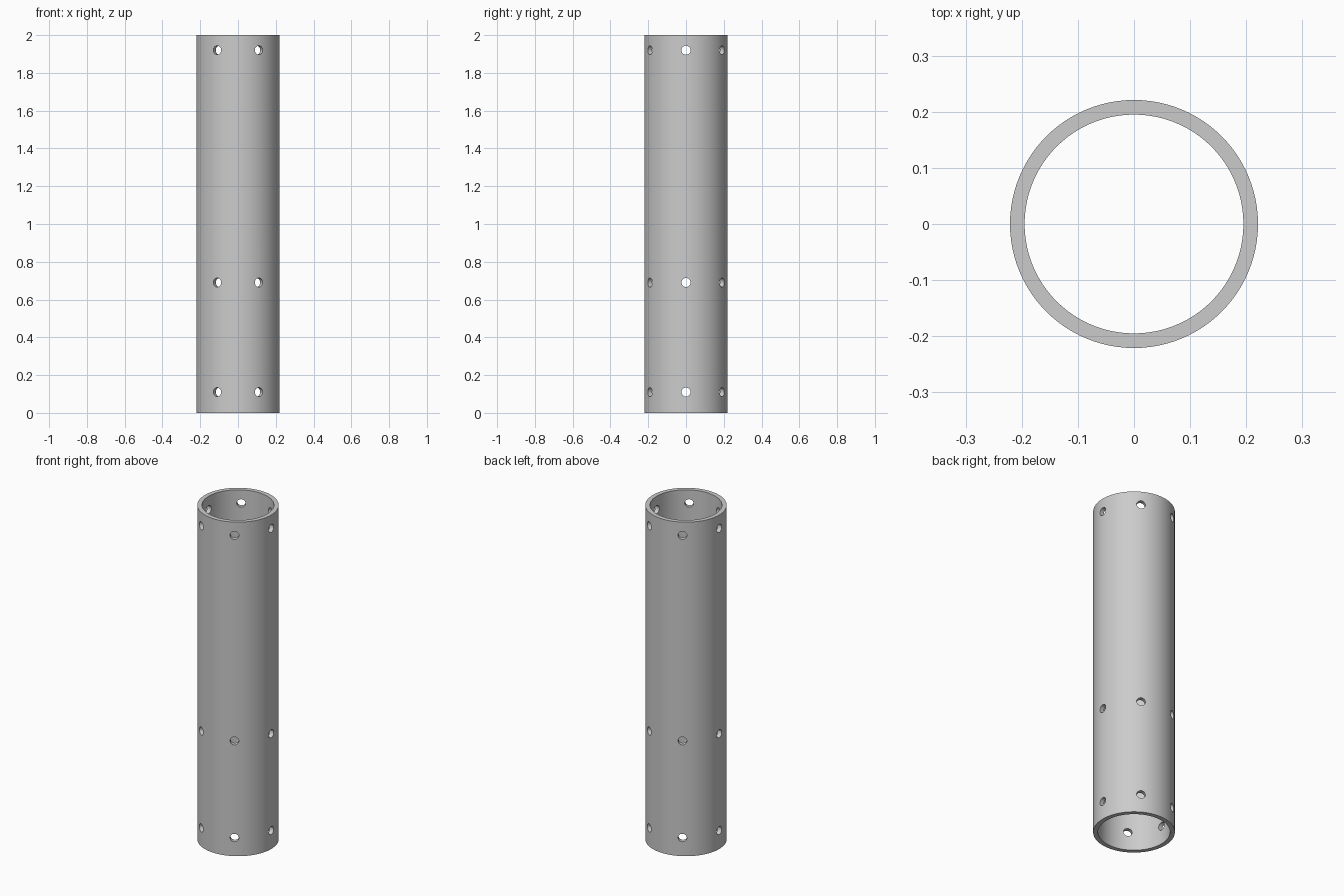
import bpy
import bmesh
from math import cos, sin, pi
from mathutils import Matrix, Vector

OUTER, INNER, HEIGHT = 0.221, 0.195, 2.0
HOLE_RADIUS = 0.024
HOLE_HEIGHTS = (0.11, 0.69, 1.92)
SIDES = 96

cube = bpy.data.objects.get("Cube")
if cube:
    bpy.data.objects.remove(cube, do_unlink=True)


def add_object(name, bm):
    bmesh.ops.recalc_face_normals(bm, faces=bm.faces)
    mesh = bpy.data.meshes.new(name)
    bm.to_mesh(mesh)
    bm.free()
    obj = bpy.data.objects.new(name, mesh)
    bpy.context.collection.objects.link(obj)
    return obj


grey = bpy.data.materials.new("plain_grey")
grey.use_nodes = True
colour = (0.6, 0.6, 0.6, 1.0)
grey.diffuse_color = colour
grey.node_tree.nodes["Principled BSDF"].inputs["Base Color"].default_value = colour

# Tube wall: a rectangular section spun around the z axis
bm = bmesh.new()
section = [bm.verts.new((r, 0, z)) for r, z in
           ((INNER, 0), (OUTER, 0), (OUTER, HEIGHT), (INNER, HEIGHT))]
edges = [bm.edges.new((section[i], section[(i + 1) % 4])) for i in range(4)]
bmesh.ops.spin(bm, geom=section + edges, cent=(0, 0, 0), axis=(0, 0, 1),
               angle=2 * pi, steps=SIDES, use_merge=True)
bmesh.ops.remove_doubles(bm, verts=bm.verts, dist=0.0001)
tube = add_object("tube", bm)
tube.data.materials.append(grey)

# Radial hole cutters: three rings of six
bm = bmesh.new()
for z in HOLE_HEIGHTS:
    for k in range(6):
        out = Vector((cos(k * pi / 3), sin(k * pi / 3), 0))
        place = (Matrix.Translation(out * (INNER + OUTER) / 2 + Vector((0, 0, z)))
                 @ out.to_track_quat("Z", "Y").to_matrix().to_4x4())
        bmesh.ops.create_cone(bm, cap_ends=True, segments=32, radius1=HOLE_RADIUS,
                              radius2=HOLE_RADIUS, depth=0.1, matrix=place)
cutter = add_object("hole_cutters", bm)
cutter.data.materials.append(grey)
cutter.hide_render = True

# Drill the holes, then bake the result into the tube
drill = tube.modifiers.new("drill_holes", "BOOLEAN")
drill.operation = "DIFFERENCE"
drill.solver = "EXACT"
drill.object = cutter
bpy.ops.object.select_all(action="DESELECT")
bpy.context.view_layer.objects.active = tube
tube.select_set(True)
bpy.ops.object.modifier_apply(modifier=drill.name)
bpy.data.objects.remove(cutter, do_unlink=True)

# Smooth curved walls, crisp rims
bpy.ops.object.shade_smooth_by_angle(angle=pi / 6)
